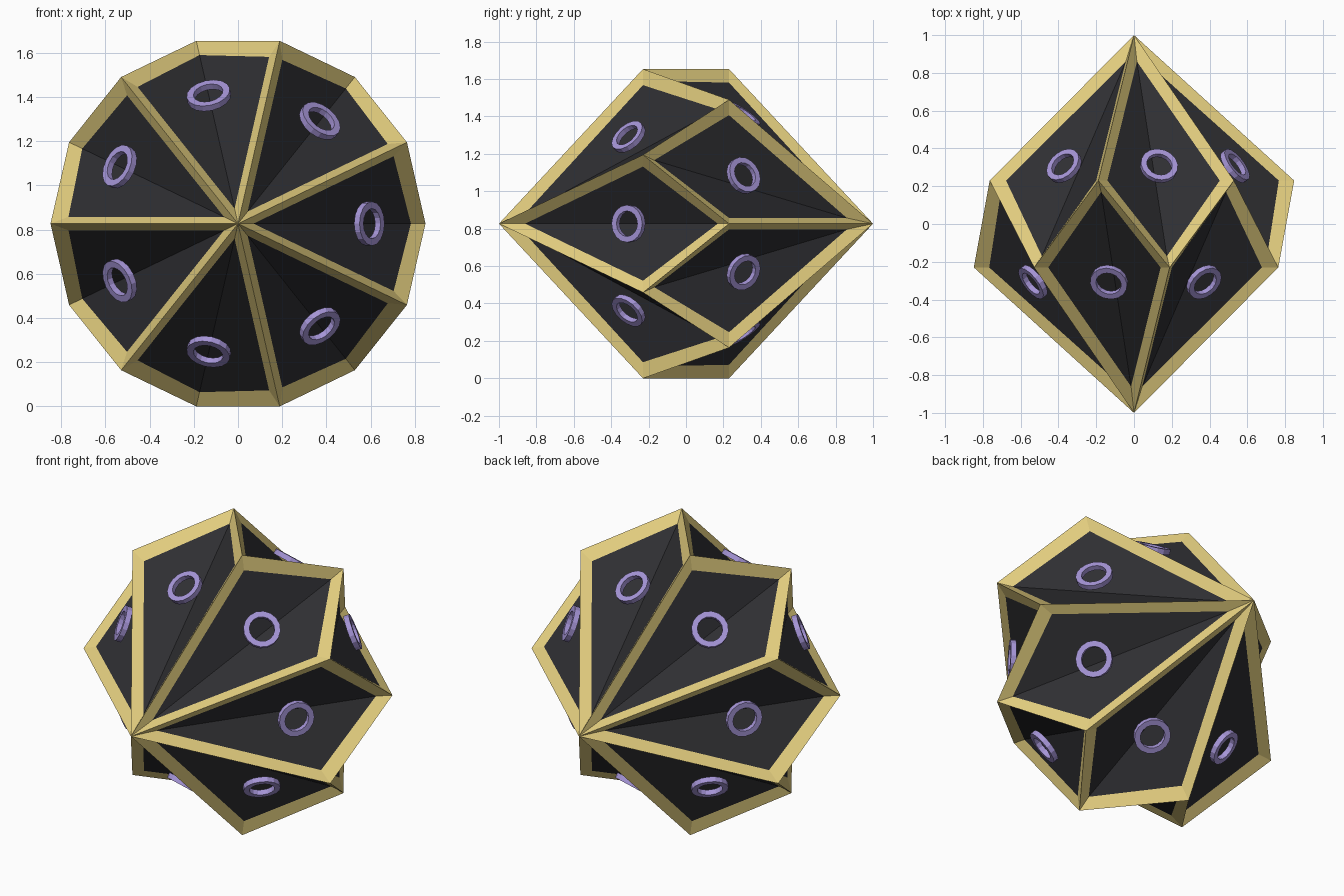
import bpy, bmesh
from math import sin, cos, pi
from mathutils import Vector

if "Cube" in bpy.data.objects:
    bpy.data.objects.remove(bpy.data.objects["Cube"])

N = 7                       # kite faces per half, long axis along y
R, BELT = 0.848, 0.23       # belt radius and zig-zag offset
STEP = pi / N
CZ = R * cos(STEP / 4 * 2)  # height of the centre
CZ = R * sin(3 * STEP)


def material(name, rgb):
    m = bpy.data.materials.new(name)
    m.diffuse_color = (*rgb, 1)
    m.use_nodes = True
    m.node_tree.nodes["Principled BSDF"].inputs["Base Color"].default_value = m.diffuse_color
    return m


gold = material("gold", (0.80, 0.64, 0.22))
dark = material("dark", (0.028, 0.028, 0.032))
violet = material("violet", (0.38, 0.30, 0.68))

# kite corners as (radial, tangential, axial): tip, wing, end, wing
wing_r, wing_t = R * cos(STEP), R * sin(STEP)
OUTER = [(0, 0, -1), (wing_r, -wing_t, -BELT), (R, 0, BELT), (wing_r, wing_t, -BELT)]
INNER = [(0.07, 0, -0.86), (0.704, -0.305, -0.23), (0.782, 0, 0.17), (0.704, 0.305, -0.23)]


def place(p, k):
    """Local kite point to world; even k = front half, odd k = back half."""
    r, t, y = p
    a = k * STEP
    s = 1 if k % 2 == 0 else -1
    return Vector((r * cos(a) - t * sin(a), s * y, CZ + r * sin(a) + t * cos(a)))


def add_face(bm, pts, k):
    vs = [bm.verts.new(place(p, k)) for p in pts]
    bm.faces.new(vs if k % 2 == 0 else vs[::-1])


def finish(bm, name, mat):
    bmesh.ops.remove_doubles(bm, verts=bm.verts, dist=1e-4)
    me = bpy.data.meshes.new(name)
    bm.to_mesh(me)
    bm.free()
    me.materials.append(mat)
    ob = bpy.data.objects.new(name, me)
    bpy.context.collection.objects.link(ob)
    return ob


# gold frame strips around every kite, and the sunken folded dark panels
frame, panels = bmesh.new(), bmesh.new()
for k in range(2 * N):
    for i in range(4):
        j = (i + 1) % 4
        add_face(frame, [OUTER[i], OUTER[j], INNER[j], INNER[i]], k)
    add_face(panels, [INNER[0], INNER[1], INNER[2]], k)
    add_face(panels, [INNER[0], INNER[2], INNER[3]], k)
finish(frame, "edge_frame", gold)
finish(panels, "face_panels", dark)

# plain ring marker at the middle of each face (stands in for the numerals)
mid = [sum(p[i] for p in OUTER) / 4 for i in range(3)]
along = Vector((R, 0, 1 + BELT)).normalized()
normal = Vector((along.z, 0, -along.x))
SIDES = 16


def ring_point(i, rad, h):
    a = 2 * pi * i / SIDES
    return Vector(mid) + along * rad * cos(a) + Vector((0, rad * sin(a), 0)) + normal * h


marks = bmesh.new()
section = [(0.10, -0.015), (0.10, 0.015), (0.068, 0.015), (0.068, -0.015)]
for k in range(2 * N):
    for i in range(SIDES):
        for (r0, h0), (r1, h1) in zip(section, section[1:] + section[:1]):
            add_face(marks, [ring_point(i, r0, h0), ring_point(i + 1, r0, h0),
                             ring_point(i + 1, r1, h1), ring_point(i, r1, h1)], k)
bmesh.ops.remove_doubles(marks, verts=marks.verts, dist=1e-4)
bmesh.ops.recalc_face_normals(marks, faces=marks.faces)
finish(marks, "face_markers", violet)
